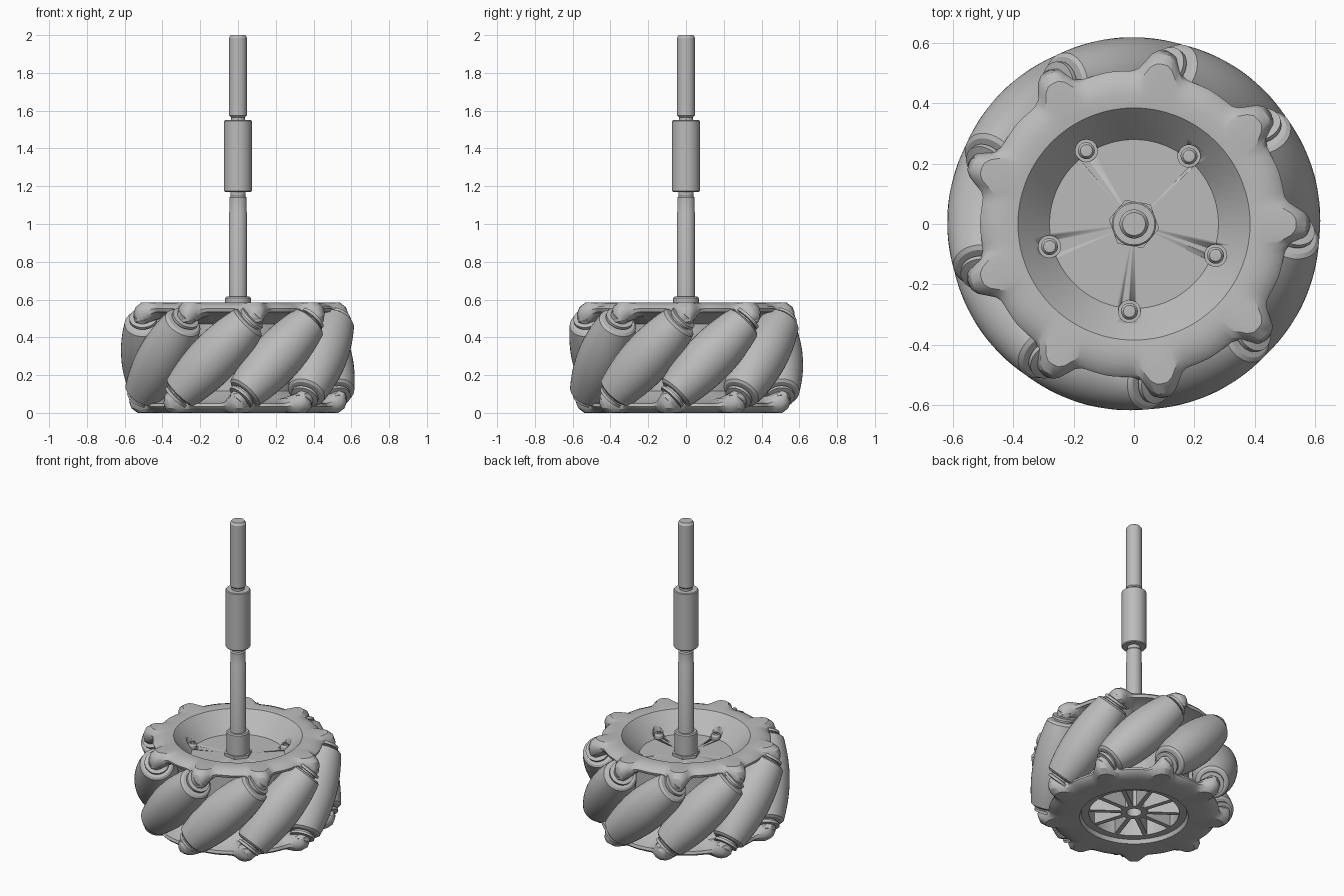
import bpy, bmesh, math
from mathutils import Matrix, Vector

cube = bpy.data.objects.get("Cube")
if cube:
    bpy.data.objects.remove(cube)

grey = bpy.data.materials.new("plain_grey")
grey.use_nodes = True
COLOUR = (0.5, 0.5, 0.5, 1)
grey.diffuse_color = COLOUR
grey.node_tree.nodes["Principled BSDF"].inputs["Base Color"].default_value = COLOUR

COUNT = 9                    # rollers and rim lobes
STEP = math.tau / COUNT
HEIGHT = 0.585               # wheel height
MID = HEIGHT / 2
FIRST = math.radians(15)     # direction of the first roller


def finish(bm, name, matrix=None, angle=30):
    """Turn a bmesh into a shaded object."""
    bmesh.ops.remove_doubles(bm, verts=bm.verts, dist=1e-5)
    bmesh.ops.recalc_face_normals(bm, faces=bm.faces)
    if matrix:
        bm.transform(matrix)
    mesh = bpy.data.meshes.new(name)
    bm.to_mesh(mesh)
    bm.free()
    obj = bpy.data.objects.new(name, mesh)
    bpy.context.collection.objects.link(obj)
    mesh.materials.append(grey)
    bpy.ops.object.select_all(action='DESELECT')
    obj.select_set(True)
    bpy.context.view_layer.objects.active = obj
    bpy.ops.object.shade_smooth_by_angle(angle=math.radians(angle))
    return obj


def sweep(name, profile, n=32, matrix=None, closed=False):
    """Revolve a profile of (radius, height); profile may vary with angle."""
    bm = bmesh.new()
    cols = []
    for i in range(n):
        a = math.tau * i / n
        pts = profile(a) if callable(profile) else profile
        cols.append([bm.verts.new((r * math.cos(a), r * math.sin(a), z)) for r, z in pts])
    rows = len(cols[0])
    for i in range(n):
        p, q = cols[i], cols[(i + 1) % n]
        for j in range(rows if closed else rows - 1):
            k = (j + 1) % rows
            quad = [p[j], q[j], q[k], p[k]]
            bm.faces.new(quad)
    bmesh.ops.dissolve_degenerate(bm, dist=1e-6, edges=bm.edges)
    return finish(bm, name, matrix)


def rim(a):
    """Lobed outer lip shared by both hub halves, listed top to underside."""
    off = (a + STEP / 2) % STEP - STEP / 2
    deg = math.degrees(off)
    lobe = math.exp(-abs(deg / 6.5) ** 3)
    droop = math.exp(-abs((deg + 1) / 7) ** 3)
    edge = 0.503 + 0.08 * lobe + 0.008 * abs(deg) / 20
    return [(0.43, HEIGHT),
            (edge - 0.045, 0.578 + 0.007 * lobe),
            (edge - 0.012, 0.565 - 0.005 * lobe),
            (edge, 0.552 - 0.025 * droop),
            (edge - 0.006, 0.535 - 0.055 * droop),
            (edge - 0.035, 0.53 - 0.07 * droop),
            (0.41, 0.51), (0.33, 0.47), (0.33, MID)]


# Upper hub half: dished centre, conical wall and lobed rim
def upper_profile(a):
    return [(0, 0.46), (0.28, 0.46), (0.335, 0.525), (0.385, 0.58)] + rim(a) + [(0, MID)]


upper_hub = sweep("upper_hub", upper_profile, COUNT * 20)

# Screw pockets sunk into the conical wall
screw_spots = [Vector((0.29 * math.cos(a), 0.29 * math.sin(a), 0))
               for a in (math.radians(51 + 72 * k) for k in range(5))]
bm = bmesh.new()
for spot in screw_spots:
    bmesh.ops.create_cone(bm, cap_ends=True, segments=24, radius1=0.037, radius2=0.037,
                          depth=0.25, matrix=Matrix.Translation(spot + Vector((0, 0, 0.58))))
cutter = finish(bm, "pocket_cutter")
cutter.hide_render = True
cut = upper_hub.modifiers.new("pockets", 'BOOLEAN')
cut.operation, cut.solver, cut.object = 'DIFFERENCE', 'EXACT', cutter
bpy.context.view_layer.objects.active = upper_hub
bpy.ops.object.modifier_apply(modifier=cut.name)
bpy.data.objects.remove(cutter)

# Screws with crossed ridges
for k, spot in enumerate(screw_spots):
    sweep(f"screw_{k + 1}", [(0, 0.45), (0.028, 0.45), (0.028, 0.475), (0.02, 0.487), (0, 0.49)],
          20, Matrix.Translation(spot))
    bm = bmesh.new()
    for size in ((0.03, 0.006, 0.01), (0.006, 0.03, 0.01)):
        bmesh.ops.create_cube(bm, size=1, matrix=Matrix.Translation(spot + Vector((0, 0, 0.487)))
                              @ Matrix.Diagonal((*size, 1)))
    finish(bm, f"screw_cross_{k + 1}")

# Lower hub half: same rim turned over about a roller direction, open centre
flip = (Matrix.Translation((0, 0, MID))
        @ Matrix.Rotation(math.pi, 4, Vector((math.cos(FIRST), math.sin(FIRST), 0)))
        @ Matrix.Translation((0, 0, -MID)))


def lower_profile(a):
    return [(0.27, MID), (0.27, 0.56), (0.315, 0.56), (0.325, HEIGHT)] + rim(a)


sweep("lower_hub", lower_profile, COUNT * 20, flip, closed=True)

# Spokes and boss in the lower opening
for k in range(10):
    bm = bmesh.new()
    bmesh.ops.create_cube(bm, size=1, matrix=Matrix.Rotation(math.tau * k / 10, 4, 'Z')
                          @ Matrix.Translation((0.17, 0, 0.09))
                          @ Matrix.Diagonal((0.22, 0.028, 0.12, 1)))
    finish(bm, f"spoke_{k + 1}")
sweep("lower_boss", [(0.045, MID), (0.045, 0.03), (0.08, 0.03), (0.08, MID)], 32, closed=True)

# Barrel rollers, set at 45 degrees around the hub
HALF = 0.26
body = [(0.62 - math.hypot(0.485, s / math.sqrt(2)), s)
        for s in (HALF * (i / 8 - 1) for i in range(17))]
end = [(0.088, 0.27), (0.06, 0.272), (0.06, 0.282), (0.074, 0.284),
       (0.074, 0.3), (0.05, 0.303), (0.05, 0.33), (0, 0.335)]
roller_profile = [(r, -s) for r, s in reversed(end)] + body + end
for k in range(COUNT):
    a = FIRST + k * STEP
    out = Vector((math.cos(a), math.sin(a), 0))
    axis = Vector((-math.sin(a), math.cos(a), 1)).normalized()
    place = (Matrix.Translation(out * 0.485 + Vector((0, 0, MID)))
             @ axis.to_track_quat('Z', 'Y').to_matrix().to_4x4())
    sweep(f"roller_{k + 1}", roller_profile, 40, place)

# Hexagonal seat, collar and stepped axle
sweep("hex_seat", [(0, 0.45), (0.085, 0.45), (0.085, 0.478), (0, 0.478)], 6,
      Matrix.Rotation(math.radians(-10), 4, 'Z'))
sweep("collar", [(0, 0.45), (0.068, 0.45), (0.068, 0.608), (0.062, 0.615), (0, 0.615)], 40)
sweep("lower_axle", [(0, 0.45), (0.048, 0.45), (0.048, 1.06), (0.046, 1.065), (0.046, 1.14),
                     (0.04, 1.148), (0.04, 1.18), (0, 1.18)], 40)
sweep("sleeve", [(0, 1.17), (0.069, 1.17), (0.074, 1.175), (0.074, 1.545),
                 (0.069, 1.55), (0, 1.55)], 40)
sweep("upper_axle", [(0, 1.54), (0.038, 1.54), (0.038, 1.565), (0.048, 1.575),
                     (0.048, 1.985), (0.038, 2.0), (0, 2.0)], 40)
